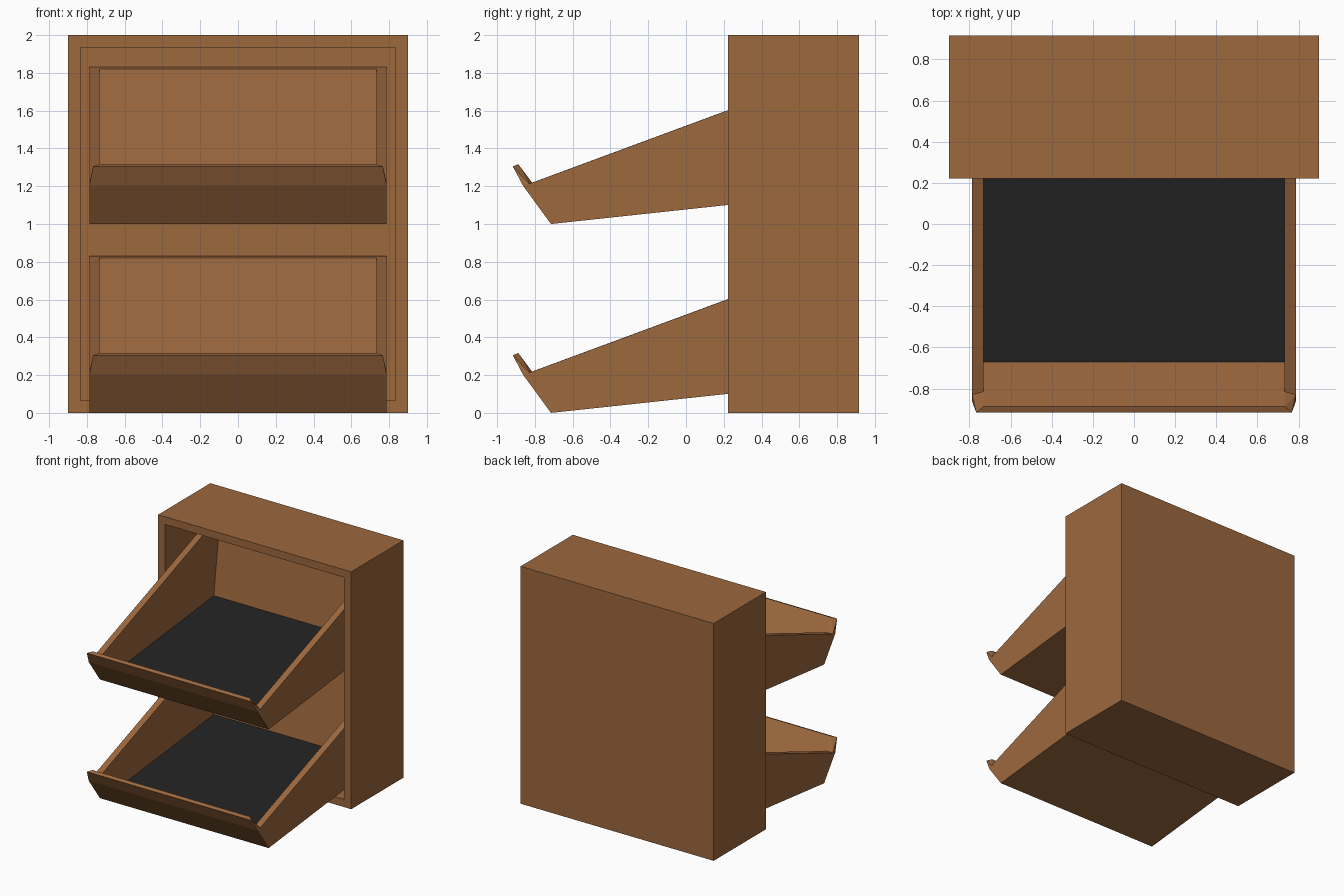
import bpy, bmesh

if "Cube" in bpy.data.objects:
    bpy.data.objects.remove(bpy.data.objects["Cube"])


def material(name, rgb):
    m = bpy.data.materials.new(name)
    m.diffuse_color = (*rgb, 1)
    m.use_nodes = True
    m.node_tree.nodes["Principled BSDF"].inputs["Base Color"].default_value = m.diffuse_color
    return m


wood = material("warm brown wood", (0.335, 0.138, 0.048))
black = material("black liner", (0.016, 0.016, 0.016))


def finish(name, bm):
    bmesh.ops.recalc_face_normals(bm, faces=bm.faces)
    me = bpy.data.meshes.new(name)
    bm.to_mesh(me)
    bm.free()
    me.materials.append(wood)
    me.materials.append(black)
    ob = bpy.data.objects.new(name, me)
    bpy.context.collection.objects.link(ob)
    return ob


# Cabinet: box with an open recessed front
bm = bmesh.new()
bmesh.ops.create_cube(bm, size=1)
for v in bm.verts:
    v.co.x *= 1.8
    v.co.y = v.co.y * 0.695 + 0.5695
    v.co.z = v.co.z * 2 + 1
bm.normal_update()
front = [f for f in bm.faces if f.normal.y < -0.9]
bmesh.ops.inset_region(bm, faces=front, thickness=0.065, use_even_offset=True)
# push the inset panel back to form the recess
for v in front[0].verts:
    v.co.y = 0.222
ret = bmesh.ops.extrude_discrete_faces(bm, faces=front)
for v in ret["faces"][0].verts:
    v.co.y = 0.855
finish("cabinet", bm)

# Tray section points (x, y, z), mirrored across x = 0
P = {
    "A": (0.787, -0.715, 0.0),     # outer bottom front
    "B": (0.787, -0.863, 0.203),   # outer front bend
    "L": (0.767, -0.917, 0.305),   # lip outer edge
    "M": (0.733, -0.888, 0.317),   # lip inner edge
    "R": (0.787, -0.83, 0.213),    # rail start, outer
    "N": (0.733, -0.815, 0.219),   # rail start, inner
    "F": (0.733, -0.67, 0.022),    # floor front
    "G": (0.733, 0.725, 0.17),     # floor back
    "H": (0.733, 0.81, 0.82),      # rail end, inner
    "T": (0.787, 0.84, 0.83),      # rail end, outer
    "K": (0.787, 0.755, 0.158),    # outer bottom back
}
SIDE = ["ABRTK", "BLR", "LMR", "RMN", "RNHT", "NFGH"]
CROSS = ["AB", "BL", "LM", "MN", "NF", "FG", "GH", "HT", "TK", "KA"]


def tray(name, z):
    bm = bmesh.new()
    right = {k: bm.verts.new((x, y, h + z)) for k, (x, y, h) in P.items()}
    left = {k: bm.verts.new((-x, y, h + z)) for k, (x, y, h) in P.items()}
    for s in SIDE:
        bm.faces.new([right[c] for c in s])
        bm.faces.new([left[c] for c in reversed(s)])
    for a, b in CROSS:
        f = bm.faces.new([right[a], left[a], left[b], right[b]])
        if a + b == "FG":          # black floor
            f.material_index = 1
    finish(name, bm)


tray("lower_tray", 0)
tray("upper_tray", 1)
